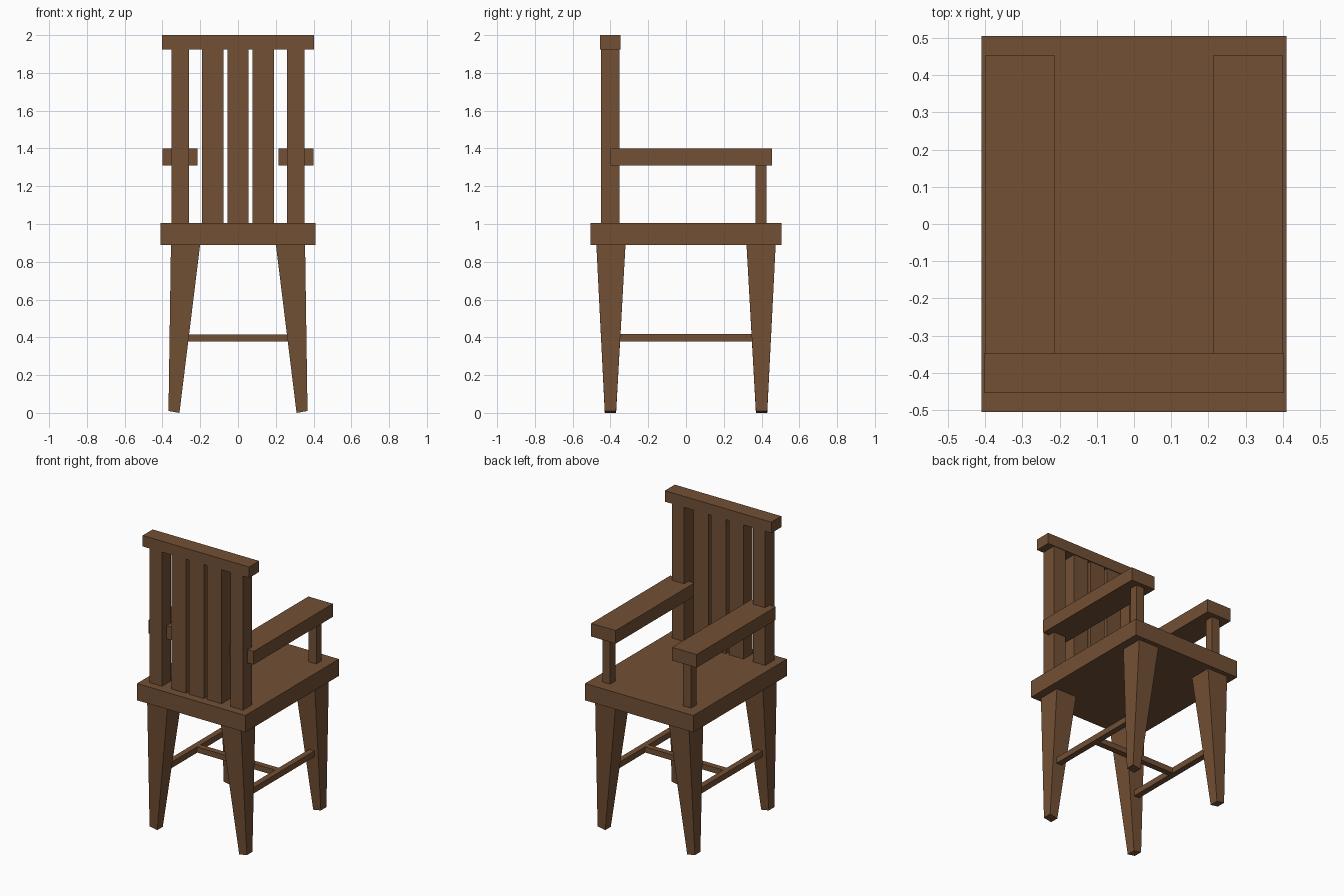
import bpy, bmesh

if "Cube" in bpy.data.objects:
    bpy.data.objects.remove(bpy.data.objects["Cube"])

wood = bpy.data.materials.new("brown_wood")
wood.diffuse_color = (0.17, 0.08, 0.035, 1)
wood.use_nodes = True
wood.node_tree.nodes["Principled BSDF"].inputs["Base Color"].default_value = wood.diffuse_color


def add_mesh(name, bm):
    bmesh.ops.recalc_face_normals(bm, faces=bm.faces)
    me = bpy.data.meshes.new(name)
    bm.to_mesh(me)
    bm.free()
    me.materials.append(wood)
    ob = bpy.data.objects.new(name, me)
    bpy.context.collection.objects.link(ob)
    return ob


def box(name, x, y, z):
    """Box from (min, max) ranges on each axis."""
    bm = bmesh.new()
    bmesh.ops.create_cube(bm, size=1)
    for v in bm.verts:
        v.co = [r[0] if c < 0 else r[1] for c, r in zip(v.co, (x, y, z))]
    return add_mesh(name, bm)


def leg(name, sx, sy):
    """Tapered leg, splayed outwards, with a slightly slanted foot."""
    bm = bmesh.new()
    bmesh.ops.create_cube(bm, size=1)
    for v in bm.verts:
        outer_x, outer_y, top = (c > 0 for c in v.co)
        if top:
            x, y, z = (0.355 if outer_x else 0.20), (0.475 if outer_y else 0.32), 0.895
        else:
            x, y = (0.368 if outer_x else 0.31), (0.43 if outer_y else 0.37)
            z = 0.01 if outer_x else 0.0
        v.co = (sx * x, sy * y, z)
    return add_mesh(name, bm)


def side_box(name, s, x, y, z):
    return box(name, sorted((s * x[0], s * x[1])), y, z)


# Seat
box("seat", (-0.41, 0.41), (-0.506, 0.506), (0.89, 1.005))

# Backrest: top rail and three slats
box("top_rail", (-0.403, 0.403), (-0.455, -0.347), (1.925, 2.0))
for i, x in enumerate(((-0.19, -0.078), (-0.056, 0.056), (0.078, 0.19))):
    box(f"back_slat_{i + 1}", x, (-0.449, -0.352), (1.0, 1.93))

for s, side in ((-1, "left"), (1, "right")):
    # Back posts, armrests and arm supports
    side_box(f"back_post_{side}", s, (0.26, 0.353), (-0.45, -0.351), (1.0, 1.93))
    side_box(f"armrest_{side}", s, (0.214, 0.399), (-0.40, 0.455), (1.31, 1.4))
    side_box(f"arm_support_{side}", s, (0.276, 0.336), (0.367, 0.425), (1.0, 1.315))
    # Legs and side stretchers
    leg(f"rear_leg_{side}", s, 1)
    leg(f"front_leg_{side}", s, -1)
    side_box(f"side_stretcher_{side}", s, (0.295, 0.335), (-0.37, 0.37), (0.377, 0.417))

# Cross stretcher joining the two side stretchers
box("cross_stretcher", (-0.305, 0.305), (-0.02, 0.02), (0.378, 0.416))
